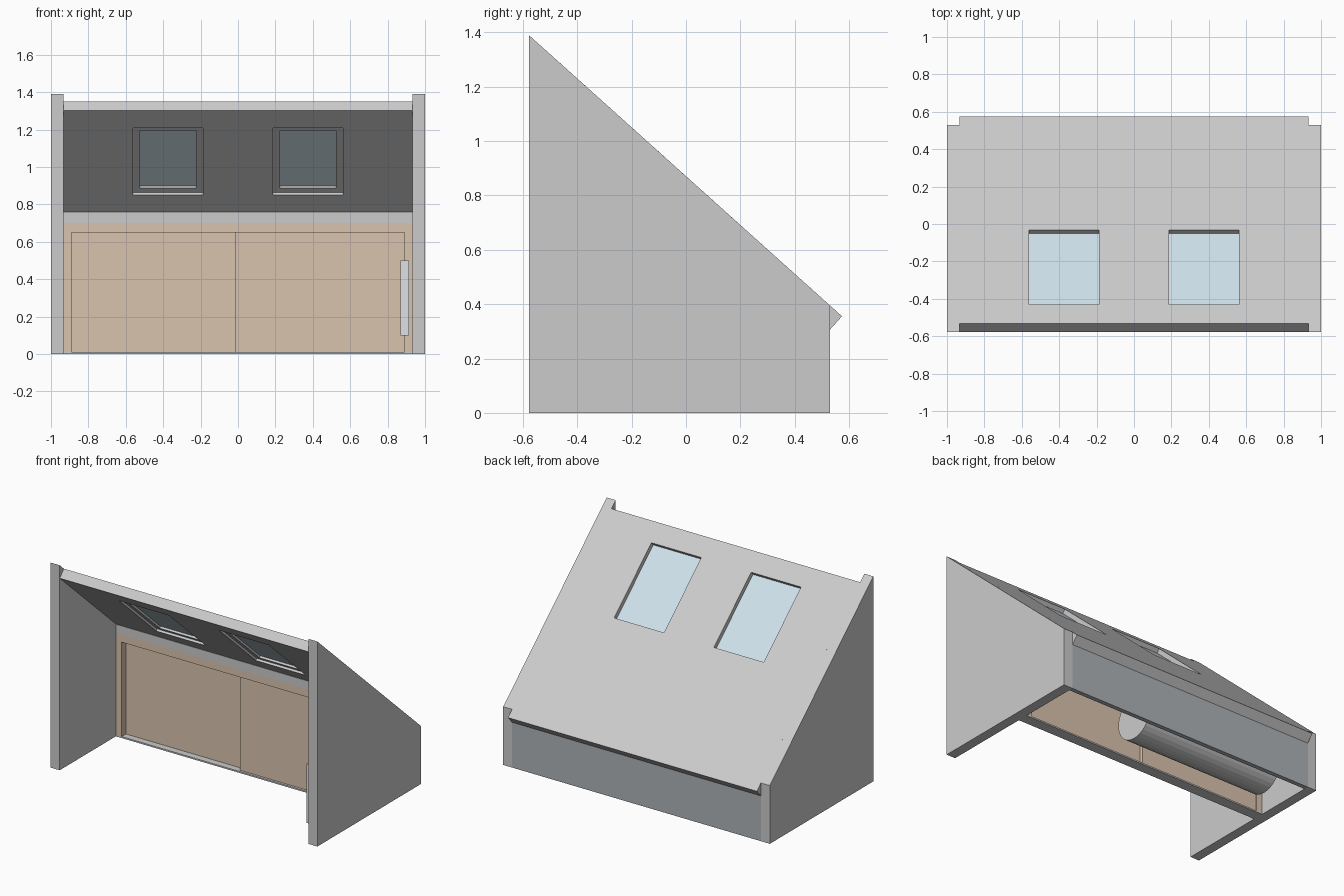
import bpy, bmesh, math
from mathutils import Matrix, Vector

if "Cube" in bpy.data.objects:
    bpy.data.objects.remove(bpy.data.objects["Cube"])


def material(name, rgb):
    m = bpy.data.materials.new(name)
    m.diffuse_color = (*rgb, 1)
    m.use_nodes = True
    m.node_tree.nodes["Principled BSDF"].inputs["Base Color"].default_value = m.diffuse_color
    return m


WOOD = material("wood", (0.70, 0.55, 0.42))
GLASS = material("glass", (0.62, 0.75, 0.82))
SLATE = material("slate", (0.42, 0.45, 0.48))
STEEL = material("steel", (0.74, 0.75, 0.80))


def finish(name, bm, mat=None, matrix=None):
    bmesh.ops.recalc_face_normals(bm, faces=bm.faces)
    me = bpy.data.meshes.new(name)
    bm.to_mesh(me)
    bm.free()
    ob = bpy.data.objects.new(name, me)
    bpy.context.collection.objects.link(ob)
    if mat:
        me.materials.append(mat)
    if matrix:
        ob.matrix_world = matrix
    return ob


def box(name, x, y, z, mat=None, matrix=None):
    """Box from (min, max) ranges."""
    bm = bmesh.new()
    bmesh.ops.create_cube(bm, size=1)
    for v in bm.verts:
        v.co = [(r[0] + r[1]) / 2 + c * (r[1] - r[0]) for r, c in zip((x, y, z), v.co)]
    return finish(name, bm, mat, matrix)


def plate(name, us, vs, holes, w, mat=None, matrix=None):
    """Flat plate on a u/v grid with some cells left open, thick from w[0] to w[1]."""
    bm = bmesh.new()
    grid = [[bm.verts.new((u, v, w[0])) for v in vs] for u in us]
    for i in range(len(us) - 1):
        for j in range(len(vs) - 1):
            if (i, j) not in holes:
                bm.faces.new((grid[i][j], grid[i + 1][j], grid[i + 1][j + 1], grid[i][j + 1]))
    for row in grid:
        for v in row:
            if not v.link_faces:
                bm.verts.remove(v)
    res = bmesh.ops.extrude_face_region(bm, geom=bm.faces[:], use_keep_orig=True)
    for v in res["geom"]:
        if isinstance(v, bmesh.types.BMVert):
            v.co.z = w[1]
    bmesh.ops.dissolve_limit(bm, angle_limit=0.01, verts=[], edges=[])
    return finish(name, bm, mat, matrix)


IN = 0.933            # inner face of the side walls
SLOPE = 0.898
ANGLE = math.atan(SLOPE)
ROOF = Matrix.Translation((0, 0, 0.871)) @ Matrix.Rotation(-ANGLE, 4, 'X')
COS = math.cos(ANGLE)

# Sloped side walls
for side, s in (("left", -1), ("right", 1)):
    bm = bmesh.new()
    profile = [(-0.578, 0), (0.53, 0), (0.53, 0.395), (-0.578, 1.39)]
    f = bm.faces.new([bm.verts.new((s * IN, y, z)) for y, z in profile])
    res = bmesh.ops.extrude_face_region(bm, geom=[f], use_keep_orig=True)
    for v in res["geom"]:
        if isinstance(v, bmesh.types.BMVert):
            v.co.x = s
    finish(side + "_wall", bm)

# Roof slab with two skylight openings
v0, v1 = -0.43 / COS, -0.032 / COS
plate("roof", [-IN, -0.561, -0.187, 0.187, 0.561, IN],
      [-0.533 / COS, v0, v1, 0.574 / COS], {(1, 1), (3, 1)}, (-0.065, 0), matrix=ROOF)

# Skylight frames and panes
for side, s in (("left", -1), ("right", 1)):
    a, b = sorted((s * 0.187, s * 0.561))
    plate(side + "_skylight_frame", [a, a + 0.038, b - 0.038, b],
          [v0, v0 + 0.037, v1 - 0.037, v1], {(1, 1)}, (-0.050, -0.034), matrix=ROOF)
    box(side + "_skylight_pane", (a, b), (v0, v1), (-0.036, -0.030), GLASS, ROOF)

# Beam, threshold and low back wall
box("beam", (-IN, IN), (0.024, 0.098), (0.70, 0.76))
box("threshold", (-IN, IN), (0.024, 0.098), (0, 0.01))
box("back_wall", (-IN, IN), (0.50, 0.53), (0, 0.33), SLATE)

# Wooden door frame with two offset sliding doors
for name, x in (("left_jamb", (-IN, -0.89)), ("right_jamb", (0.89, IN))):
    box(name, x, (0.024, 0.098), (0.01, 0.65), WOOD)
box("door_head", (-IN, IN), (0.024, 0.098), (0.65, 0.70), WOOD)
box("left_door", (-0.89, 0.01), (0.070, 0.090), (0.01, 0.65), WOOD)
box("right_door", (-0.013, 0.89), (0.040, 0.062), (0.01, 0.65), WOOD)

# Radiator on the right wall
box("radiator", (0.87, 0.915), (-0.51, -0.05), (0.10, 0.50), STEEL)

# Storage tank lying behind the doors
bm = bmesh.new()
bmesh.ops.create_cone(bm, cap_ends=True, segments=32, radius1=0.15, radius2=0.15, depth=1.03,
                      matrix=Matrix.Translation((-0.265, 0.30, 0.155)) @ Matrix.Rotation(math.pi / 2, 4, 'Y'))
finish("tank", bm)
